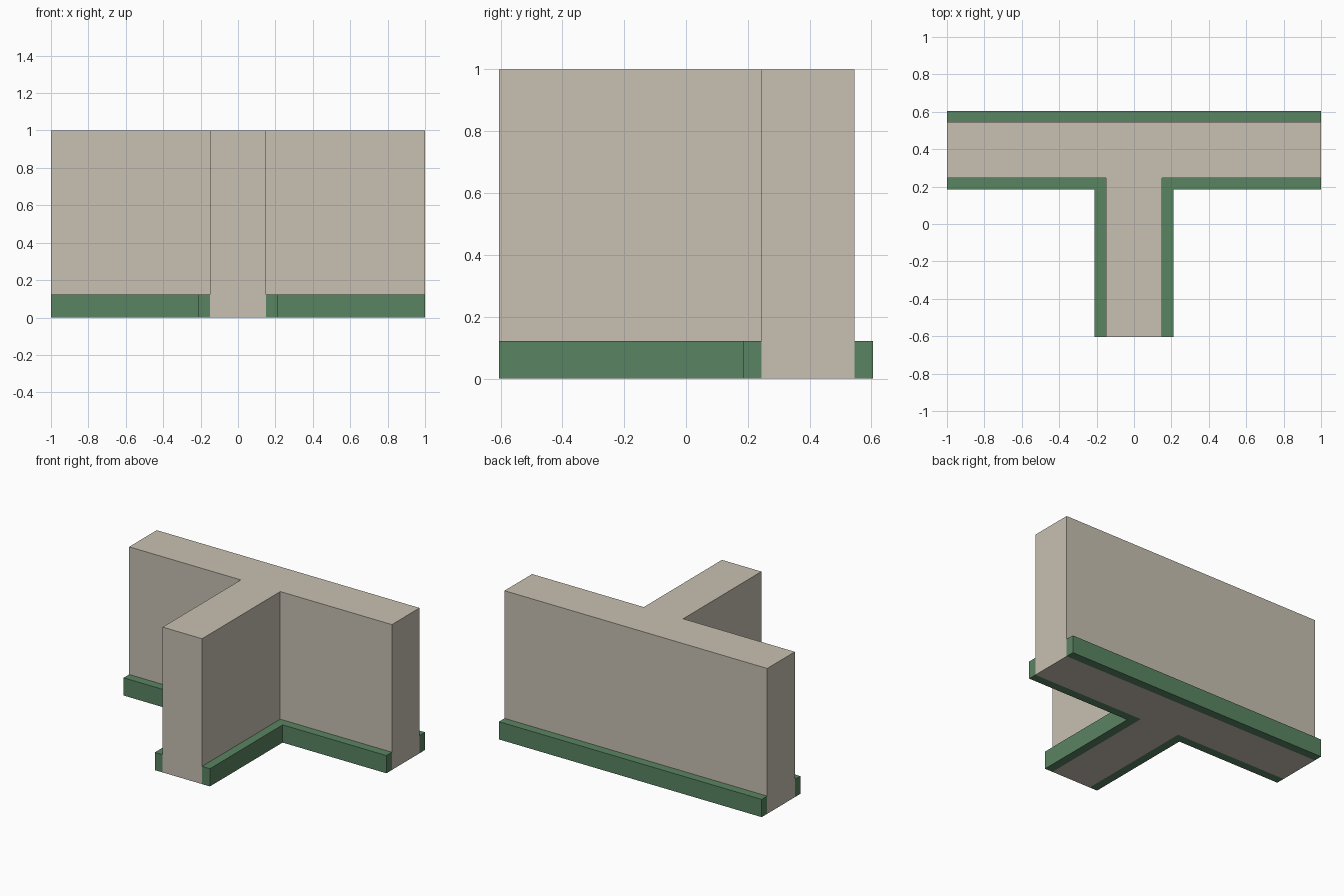
import bpy
import bmesh

cube = bpy.data.objects.get("Cube")
if cube:
    bpy.data.objects.remove(cube, do_unlink=True)

# Main dimensions
END = 1.0                      # half length of the long wall
HALF = 0.15                    # half thickness of the stem wall
FRONT = -0.605                 # free end of the stem
INNER, OUTER = 0.245, 0.545    # front and back of the long wall
TRIM = 0.06                    # skirting depth
WALL_H, TRIM_H = 1.0, 0.122


def material(name, color):
    mat = bpy.data.materials.new(name)
    mat.use_nodes = True
    mat.diffuse_color = color
    mat.node_tree.nodes["Principled BSDF"].inputs["Base Color"].default_value = color
    return mat


def extrude_plan(name, outline, height, mat):
    """Raise a floor-plan outline into a closed solid standing on the ground."""
    bm = bmesh.new()
    face = bm.faces.new([bm.verts.new((x, y, 0)) for x, y in outline])
    raised = bmesh.ops.extrude_face_region(bm, geom=[face], use_keep_orig=True)
    top = [v for v in raised["geom"] if isinstance(v, bmesh.types.BMVert)]
    bmesh.ops.translate(bm, verts=top, vec=(0, 0, height))
    bmesh.ops.recalc_face_normals(bm, faces=bm.faces)
    mesh = bpy.data.meshes.new(name)
    bm.to_mesh(mesh)
    bm.free()
    mesh.materials.append(mat)
    obj = bpy.data.objects.new(name, mesh)
    bpy.context.collection.objects.link(obj)
    return obj


plaster = material("warm beige plaster", (0.578, 0.527, 0.445, 1))
green = material("muted green skirting", (0.102, 0.231, 0.122, 1))

# T-shaped wall
half_plan = [(HALF, FRONT), (HALF, INNER), (END, INNER), (END, OUTER)]
mirrored = [(-x, y) for x, y in reversed(half_plan)]
extrude_plan("wall", half_plan + mirrored, WALL_H, plaster)

# Corner skirting in each inside angle of the T
for side, sign in (("left", 1), ("right", -1)):
    plan = [(HALF, FRONT), (HALF + TRIM, FRONT), (HALF + TRIM, INNER - TRIM),
            (END, INNER - TRIM), (END, INNER), (HALF, INNER)]
    extrude_plan(f"{side}_corner_skirting", [(sign * x, y) for x, y in plan], TRIM_H, green)

# Straight skirting along the back
back = [(-END, OUTER), (END, OUTER), (END, OUTER + TRIM), (-END, OUTER + TRIM)]
extrude_plan("back_skirting", back, TRIM_H, green)
